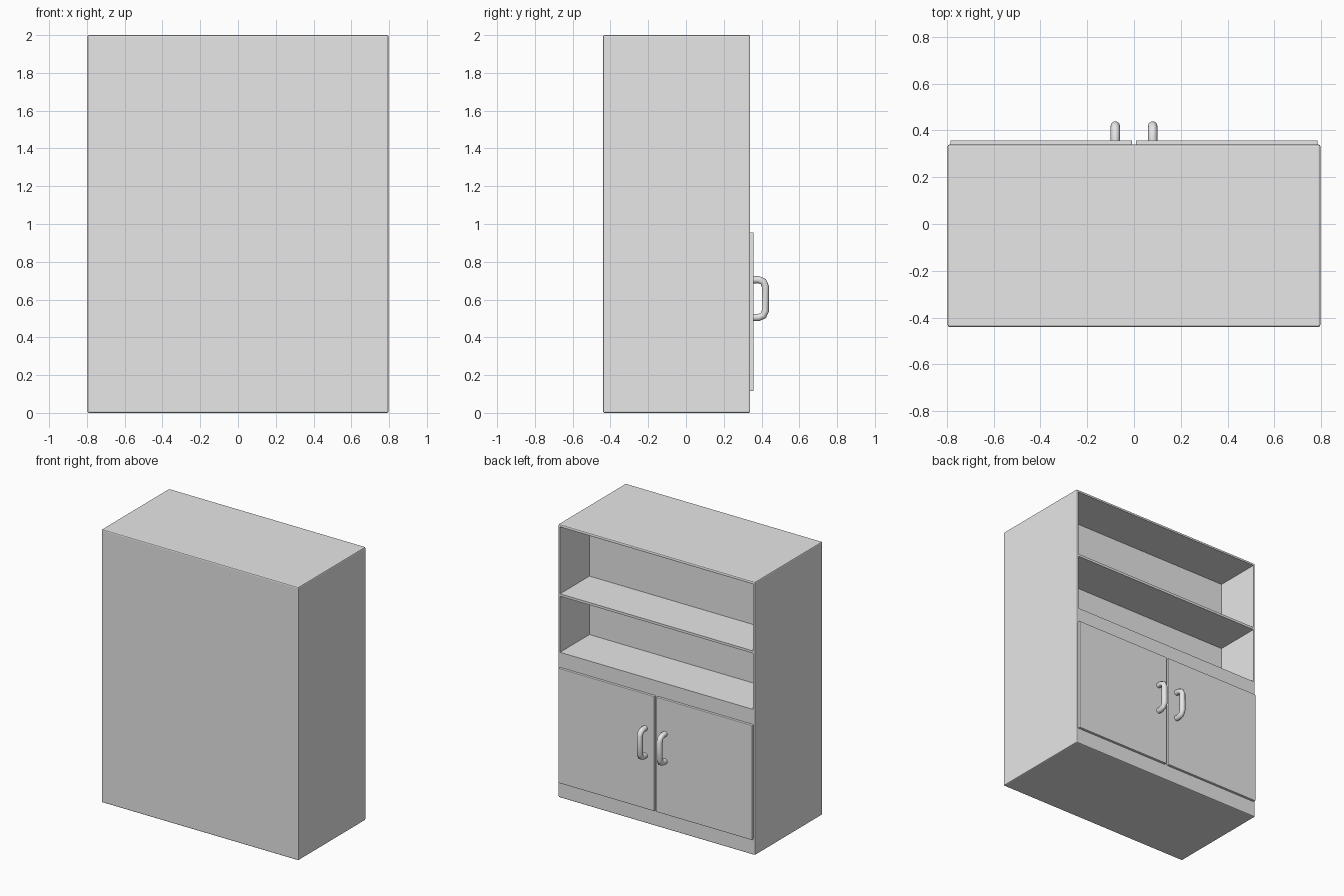
import bpy
import bmesh
from mathutils import Vector

cube = bpy.data.objects.get("Cube")
if cube:
    bpy.data.objects.remove(cube, do_unlink=True)

# One plain grey for everything
grey = bpy.data.materials.new("light grey")
grey.use_nodes = True
colour = (0.8, 0.8, 0.8, 1)
grey.diffuse_color = colour
grey.node_tree.nodes["Principled BSDF"].inputs["Base Color"].default_value = colour

BACK, FACE = -0.44, 0.34      # depth limits of the carcass
HALF_W, HEIGHT = 0.797, 2.0


def box(name, low, high, bevel=0.0):
    """Box between two corners, with an optional softened edge."""
    low, high = Vector(low), Vector(high)
    bm = bmesh.new()
    bmesh.ops.create_cube(bm, size=1)
    for v in bm.verts:
        v.co = (low + high) / 2 + v.co * (high - low)
    mesh = bpy.data.meshes.new(name)
    bm.to_mesh(mesh)
    bm.free()
    obj = bpy.data.objects.new(name, mesh)
    bpy.context.collection.objects.link(obj)
    mesh.materials.append(grey)
    if bevel:
        mod = obj.modifiers.new("soft edges", 'BEVEL')
        mod.width = bevel
        mod.segments = 2
    return obj


# Carcass with two open shelf bays cut into it
carcass = box("carcass", (-HALF_W, BACK, 0), (HALF_W, FACE, HEIGHT), 0.008)
wall = HALF_W - 0.015
bays = {"lower_bay_cutter": (1.065, 1.475), "upper_bay_cutter": (1.493, 1.982)}
for name, (bottom, top) in bays.items():
    cutter = box(name, (-wall, 0.0, bottom), (wall, FACE + 0.1, top))
    cutter.hide_render = True
    cutter.hide_set(True)
    cutter.display_type = 'WIRE'
    cut = carcass.modifiers.new(name, 'BOOLEAN')
    cut.operation = 'DIFFERENCE'
    cut.solver = 'EXACT'
    cut.object = cutter


def handle(name, x):
    """Round tube bent into a D-shaped pull, with rounded corners."""
    reach, low, high, r = 0.42, 0.505, 0.705, 0.035
    k = r * 0.3
    root = FACE + 0.008
    upper = [(root, high), (reach - r, high), (reach - k, high - k), (reach, high - r)]
    lower = [(y, low + high - z) for y, z in reversed(upper)]
    curve = bpy.data.curves.new(name, 'CURVE')
    curve.dimensions = '3D'
    curve.bevel_depth = 0.02
    curve.bevel_resolution = 3
    curve.use_fill_caps = True
    spline = curve.splines.new('POLY')
    path = upper + lower
    spline.points.add(len(path) - 1)
    for point, (y, z) in zip(spline.points, path):
        point.co = (x, y, z, 1)
    spline.use_smooth = True
    curve.materials.append(grey)
    obj = bpy.data.objects.new(name, curve)
    bpy.context.collection.objects.link(obj)


# Pair of doors with their pulls
for side, s in (("left", 1), ("right", -1)):
    edges = sorted((s * 0.008, s * 0.785))
    box(side + "_door", (edges[0], FACE - 0.005, 0.115),
        (edges[1], FACE + 0.018, 0.955), 0.004)
    handle(side + "_handle", s * 0.08)
